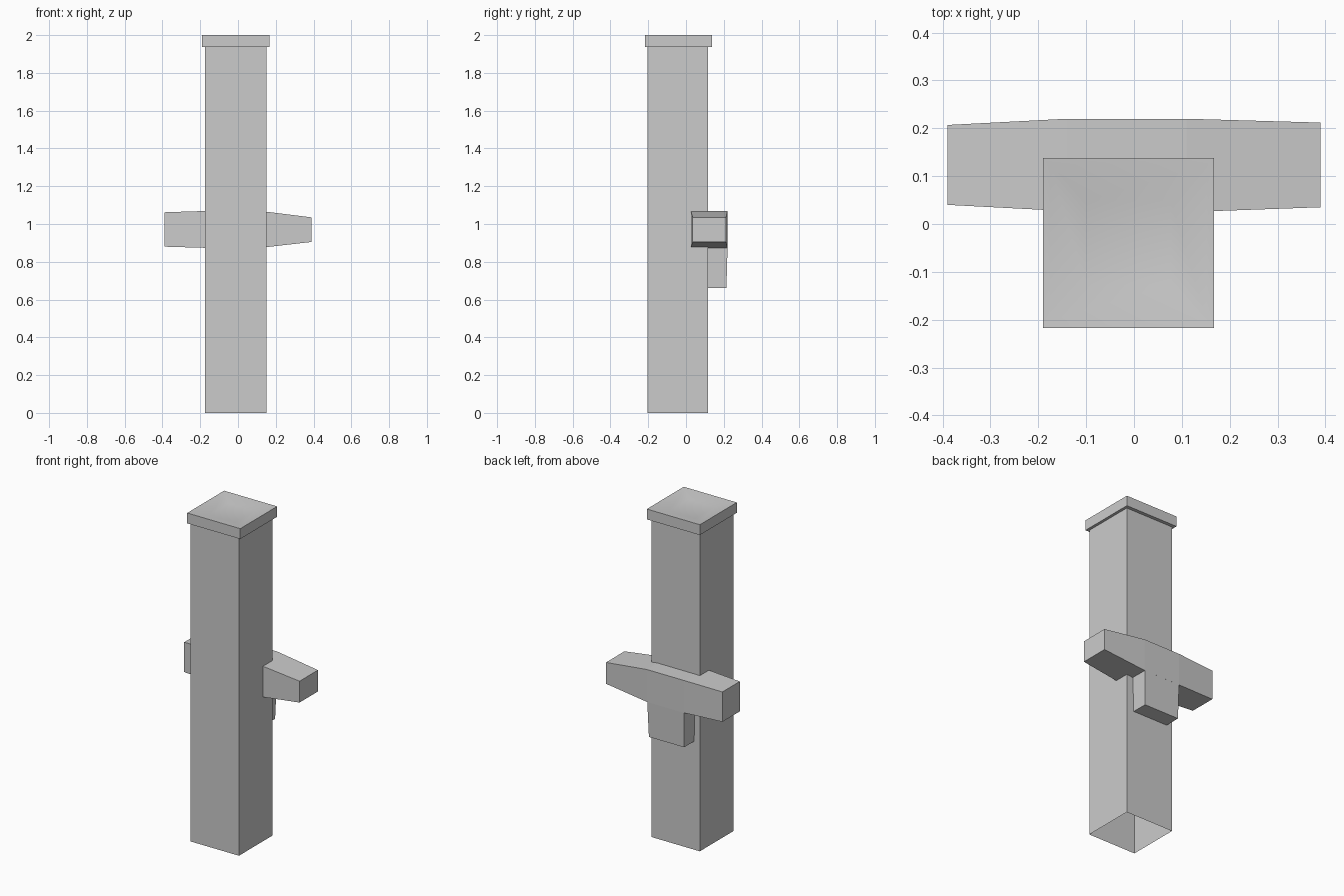
import bpy, bmesh

if "Cube" in bpy.data.objects:
    bpy.data.objects.remove(bpy.data.objects["Cube"])


def loft(name, rings, cap_start=False, cap_end=False):
    """Skin a series of four-point rings into one mesh object."""
    bm = bmesh.new()
    loops = [[bm.verts.new(p) for p in ring] for ring in rings]
    for a, b in zip(loops, loops[1:]):
        for i in range(4):
            j = (i + 1) % 4
            bm.faces.new((a[i], a[j], b[j], b[i]))
    if cap_start:
        bm.faces.new(loops[0][::-1])
    if cap_end:
        bm.faces.new(loops[-1])
    bmesh.ops.recalc_face_normals(bm, faces=bm.faces)
    mesh = bpy.data.meshes.new(name)
    bm.to_mesh(mesh)
    bm.free()
    obj = bpy.data.objects.new(name, mesh)
    bpy.context.collection.objects.link(obj)
    return obj


def level(x0, x1, y0, y1, z):
    return [(x0, y0, z), (x1, y0, z), (x1, y1, z), (x0, y1, z)]


def section(x, y0, y1, z0, z1):
    return [(x, y0, z0), (x, y1, z0), (x, y1, z1), (x, y0, z1)]


def orient_up(obj):
    """Open shells: make the normals point outward."""
    bm = bmesh.new()
    bm.from_mesh(obj.data)
    bm.normal_update()
    side = min(bm.faces, key=lambda f: f.calc_center_median().x)
    if side.normal.x > 0:
        bmesh.ops.reverse_faces(bm, faces=bm.faces)
    bm.to_mesh(obj.data)
    bm.free()


# Square post shaft, open underneath
POST = (-0.175, 0.15, -0.205, 0.117)
post = loft("post", [level(*POST, 0), level(*POST, 1.937)])
orient_up(post)


# Overhanging cap with a shallow dished top
def cap_level(inset, z):
    return level(-0.19 + inset, 0.167 - inset, -0.217 + inset, 0.138 - inset, z)


cap = loft("post_cap", [level(*POST, 1.937), cap_level(0, 1.937), cap_level(0, 2.0),
                        cap_level(0.015, 1.998), cap_level(0.09, 1.98)], cap_end=True)
orient_up(cap)
bpy.ops.object.select_all(action='DESELECT')
cap.select_set(True)
bpy.context.view_layer.objects.active = cap
bpy.ops.object.shade_smooth_by_angle()

# Crossbar behind the post, tapering unevenly toward both ends
loft("crossbar", [section(-0.39, 0.04, 0.207, 0.88, 1.062),
                  section(-0.14, 0.027, 0.22, 0.873, 1.07),
                  section(0.11, 0.025, 0.22, 0.873, 1.07),
                  section(0.39, 0.035, 0.212, 0.905, 1.035)],
     cap_start=True, cap_end=True)

# Tab hanging below the middle of the crossbar
loft("hanging_tab", [level(-0.137, 0.1, 0.027, 0.214, 0.66),
                     level(-0.14, 0.107, 0.027, 0.22, 0.88)],
     cap_start=True, cap_end=True)
